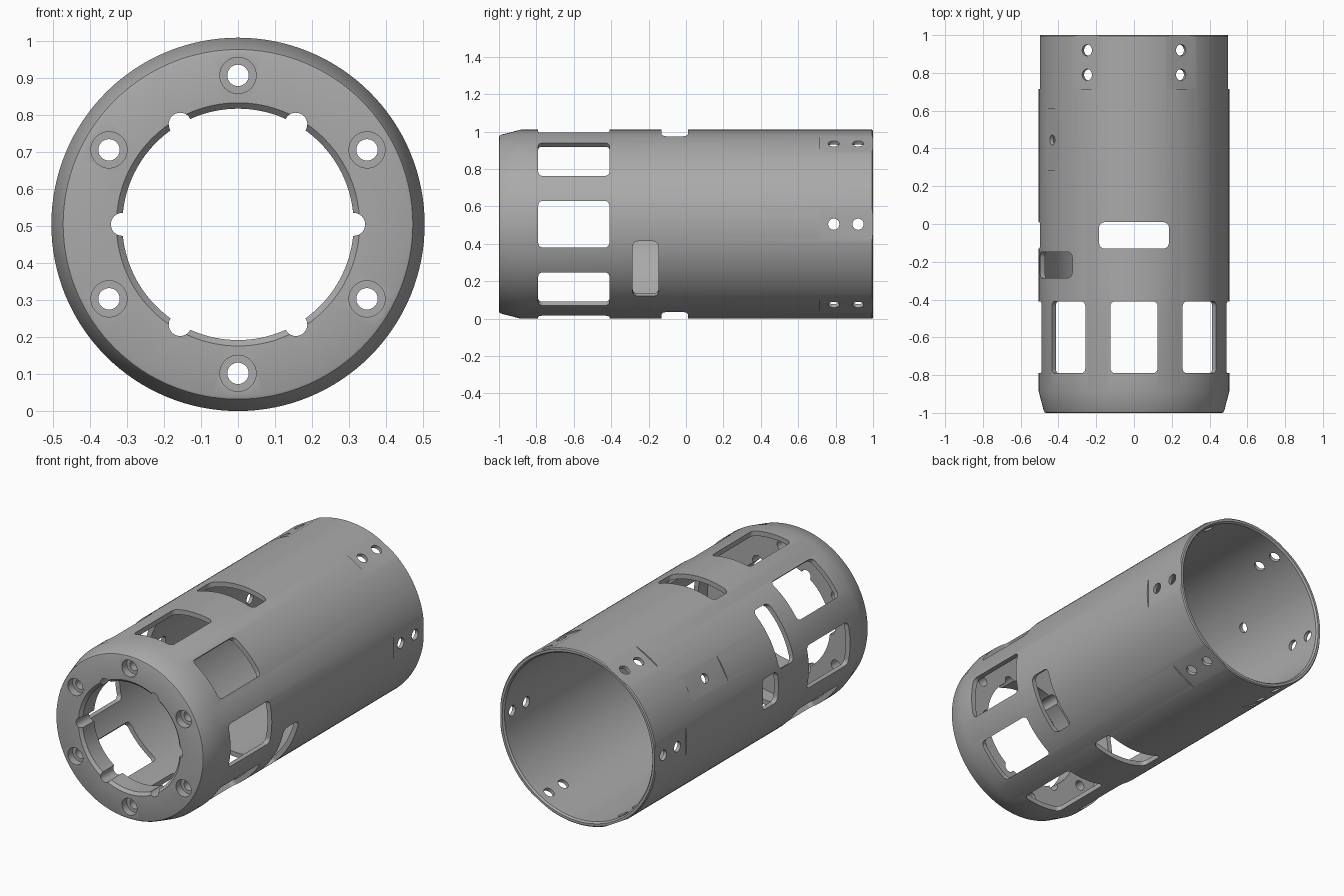
import bpy, bmesh, math
from mathutils import Matrix, Vector

if "Cube" in bpy.data.objects:
    bpy.data.objects.remove(bpy.data.objects["Cube"], do_unlink=True)

R = 0.505          # outer radius, also the height of the axis
WALL = 0.477       # inner radius of the tube
SEGMENTS = 128

grey = bpy.data.materials.new("plain grey")
grey.use_nodes = True
grey.diffuse_color = (0.4, 0.4, 0.4, 1)
grey.node_tree.nodes["Principled BSDF"].inputs["Base Color"].default_value = (0.4, 0.4, 0.4, 1)


def new_object(name, bm):
    bmesh.ops.recalc_face_normals(bm, faces=bm.faces)
    mesh = bpy.data.meshes.new(name)
    bm.to_mesh(mesh)
    bm.free()
    mesh.materials.append(grey)
    obj = bpy.data.objects.new(name, mesh)
    bpy.context.collection.objects.link(obj)
    return obj


def lathe(name, profile):
    """Closed (radius, y) profile turned about the lengthwise axis."""
    bm = bmesh.new()
    rings = []
    for i in range(SEGMENTS):
        a = math.tau * i / SEGMENTS
        rings.append([bm.verts.new((r * math.cos(a), y, R + r * math.sin(a)))
                      for r, y in profile])
    n = len(profile)
    for i in range(SEGMENTS):
        here, there = rings[i], rings[(i + 1) % SEGMENTS]
        for j in range(n):
            k = (j + 1) % n
            bm.faces.new((here[j], here[k], there[k], there[j]))
    return new_object(name, bm)


def around(angle):
    """Frame on the axis whose x points outward at the given angle."""
    return Matrix.Translation((0, 0, R)) @ Matrix.Rotation(-math.radians(angle), 4, "Y")


def add_block(bm, angle, r0, r1, y0, y1, half, corner=0.0):
    """Radial block, with its outward-running edges rounded."""
    part = bmesh.new()
    bmesh.ops.create_cube(part, size=1)
    for v in part.verts:
        v.co = Vector(((r0 + r1) / 2 + v.co.x * (r1 - r0),
                       (y0 + y1) / 2 + v.co.y * (y1 - y0), v.co.z * 2 * half))
    if corner:
        edges = [e for e in part.edges
                 if abs(e.verts[0].co.x - e.verts[1].co.x) > 0.01]
        bmesh.ops.bevel(part, geom=edges, offset=corner, segments=5,
                        profile=0.5, affect="EDGES")
    part.transform(around(angle))
    merge(bm, part)


def add_pin(bm, angle, r0, r1, y, radius):
    """Radial drill."""
    matrix = (around(angle) @ Matrix.Translation(((r0 + r1) / 2, y, 0))
              @ Matrix.Rotation(math.pi / 2, 4, "Y"))
    bmesh.ops.create_cone(bm, cap_ends=True, segments=24, radius1=radius,
                          radius2=radius, depth=r1 - r0, matrix=matrix)


def add_axial(bm, angle, r, y0, y1, radius):
    """Drill parallel to the axis."""
    matrix = (around(angle) @ Matrix.Translation((r, (y0 + y1) / 2, 0))
              @ Matrix.Rotation(math.pi / 2, 4, "X"))
    bmesh.ops.create_cone(bm, cap_ends=True, segments=32, radius1=radius,
                          radius2=radius, depth=y1 - y0, matrix=matrix)


def merge(bm, part):
    temp = bpy.data.meshes.new("temp")
    part.to_mesh(temp)
    part.free()
    bm.from_mesh(temp)
    bpy.data.meshes.remove(temp)


def cut(obj, bm):
    cutter = new_object("cutter", bm)
    cutter.hide_render = True
    mod = obj.modifiers.new("cut", "BOOLEAN")
    mod.operation, mod.solver, mod.object = "DIFFERENCE", "EXACT", cutter
    bpy.context.view_layer.objects.active = obj
    bpy.ops.object.modifier_apply(modifier=mod.name)
    bpy.data.objects.remove(cutter, do_unlink=True)


# Tube with a thick, tapered front ring
housing = lathe("tube_housing", [
    (0.329, -1.0), (0.466, -1.0), (0.473, -0.997), (0.478, -0.988),
    (R, -0.885), (R, 0.994), (R - 0.006, 1.0),
    (WALL + 0.008, 1.0), (WALL, 0.99), (WALL, -0.88),
    (0.313, -0.88), (0.313, -0.984)])

# Large windows and side slots
openings = bmesh.new()
for i in range(8):
    add_block(openings, i * 45, 0.42, 0.6, -0.79, -0.41, 0.125, 0.025)
for angle in (90, 270):
    add_block(openings, angle, 0.38, 0.6, -0.13, 0.01, 0.185, 0.03)
for angle in (-30, 150):
    add_block(openings, angle, 0.38, 0.6, -0.285, -0.148, 0.17, 0.03)
add_block(openings, 180, 0.42, 0.6, -0.13, 0.01, 0.09, 0.03)
cut(housing, openings)

# Shallow flats for the rear screws and the side screw
flats = bmesh.new()
for i in range(6):
    add_block(flats, i * 60, 0.497, 0.6, 0.715, 1.1, 0.1)
add_block(flats, 150, 0.4995, 0.6, 0.285, 0.61, 0.08)
cut(housing, flats)

# Radial screw holes
holes = bmesh.new()
for i in range(6):
    for y in (0.79, 0.92):
        add_pin(holes, i * 60, 0.42, 0.6, y, 0.03)
add_pin(holes, 150, 0.42, 0.6, 0.445, 0.027)
cut(housing, holes)

# Front ring: bore notches and screw holes, then counterbores
drills = bmesh.new()
for i in range(6):
    add_axial(drills, i * 60, 0.313, -1.1, -0.8, 0.031)
    add_axial(drills, i * 60 + 30, 0.403, -1.1, -0.8, 0.029)
cut(housing, drills)
counterbores = bmesh.new()
for i in range(6):
    add_axial(counterbores, i * 60 + 30, 0.403, -1.1, -0.955, 0.049)
cut(housing, counterbores)

bpy.ops.object.select_all(action="DESELECT")
housing.select_set(True)
bpy.context.view_layer.objects.active = housing
bpy.ops.object.shade_smooth_by_angle(angle=math.radians(25))
